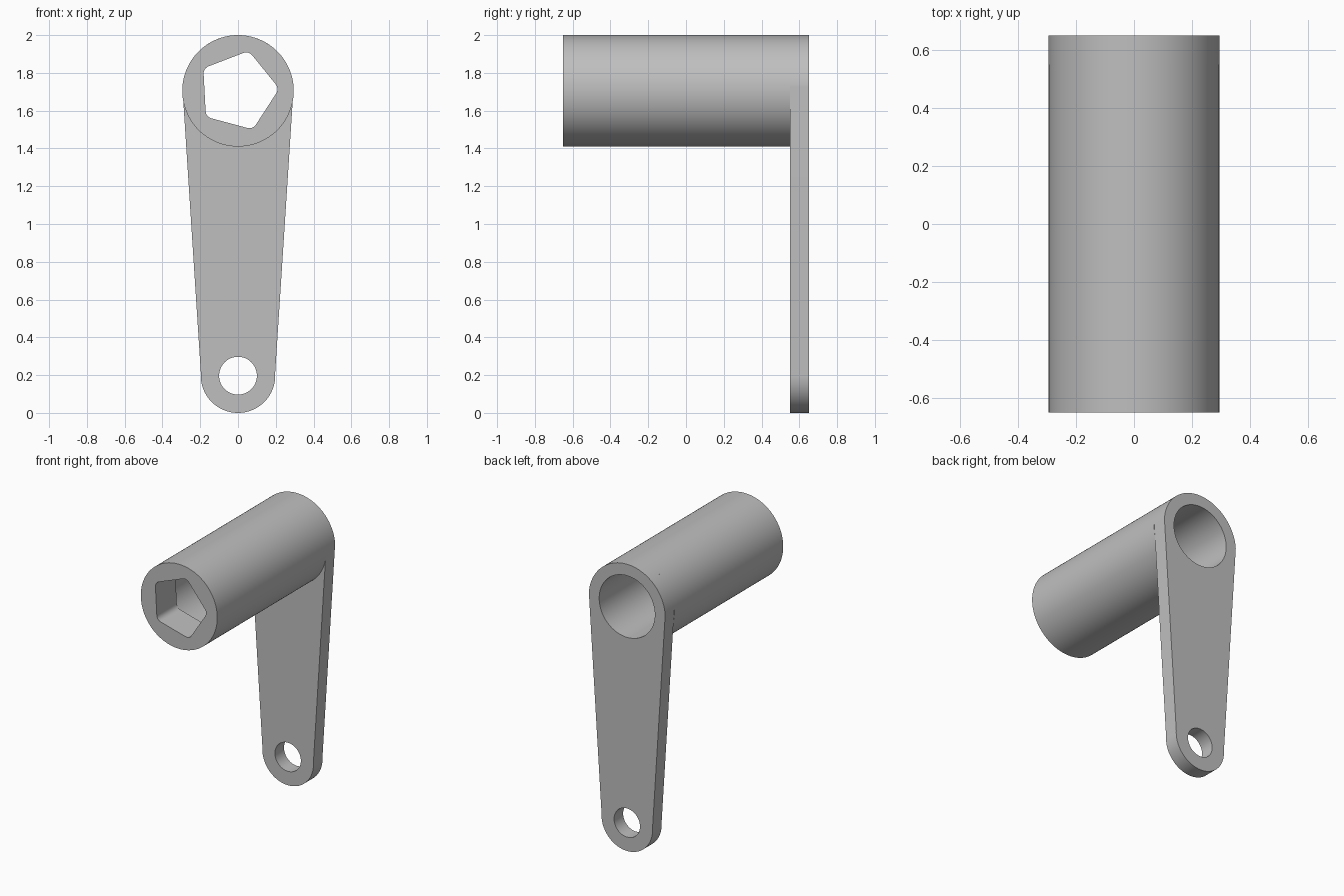
import bpy
import bmesh
from math import sin, cos, asin, pi, radians

if "Cube" in bpy.data.objects:
    bpy.data.objects.remove(bpy.data.objects["Cube"])

FRONT, BACK = -0.65, 0.65
ARM_FRONT = 0.55
TOP_Z, TOP_R = 1.705, 0.295      # tube end of the arm
LOW_Z, LOW_R = 0.197, 0.197      # small end of the arm
BORE_R = 0.215
SOCKET_DEPTH = 0.22

grey = bpy.data.materials.new("plain grey")
grey.use_nodes = True
grey.diffuse_color = (0.52, 0.52, 0.52, 1)
grey.node_tree.nodes["Principled BSDF"].inputs["Base Color"].default_value = (0.52, 0.52, 0.52, 1)


def arc(x, z, r, start, end, steps):
    """Points along an arc in the xz plane, both ends included."""
    return [(x + r * cos(start + (end - start) * i / steps),
             z + r * sin(start + (end - start) * i / steps)) for i in range(steps + 1)]


def circle(z, r, steps=96):
    return arc(0, z, r, 0, 2 * pi, steps)[:-1]


def rounded_pentagon(z, apothem, fillet, turn):
    reach = (apothem - fillet) / cos(pi / 5)
    points = []
    for k in range(5):
        a = turn + k * 2 * pi / 5
        points += arc(reach * cos(a), z + reach * sin(a), fillet, a - pi / 5, a + pi / 5, 5)
    return points


def prism(name, outline, y0, y1):
    """Solid made by extruding an xz outline along y."""
    bm = bmesh.new()
    face = bm.faces.new([bm.verts.new((x, y0, z)) for x, z in outline])
    result = bmesh.ops.extrude_face_region(bm, geom=[face])
    moved = [v for v in result["geom"] if isinstance(v, bmesh.types.BMVert)]
    bmesh.ops.translate(bm, verts=moved, vec=(0, y1 - y0, 0))
    bmesh.ops.recalc_face_normals(bm, faces=bm.faces)
    mesh = bpy.data.meshes.new(name)
    bm.to_mesh(mesh)
    bm.free()
    mesh.materials.append(grey)
    obj = bpy.data.objects.new(name, mesh)
    bpy.context.collection.objects.link(obj)
    return obj


def activate(obj):
    bpy.ops.object.select_all(action='DESELECT')
    obj.select_set(True)
    bpy.context.view_layer.objects.active = obj


def cut(obj, outline, y0, y1):
    """Cut a hole of the given outline through part of an object."""
    cutter = prism("hole_cutter", outline, y0, y1)
    cutter.hide_render = True
    mod = obj.modifiers.new("hole", 'BOOLEAN')
    mod.operation = 'DIFFERENCE'
    mod.solver = 'EXACT'
    mod.object = cutter
    activate(obj)
    bpy.ops.object.modifier_apply(modifier=mod.name)
    bpy.data.objects.remove(cutter)


# Tube handle: round bore from the back, five-sided socket at the front
tube = prism("tube_handle", circle(TOP_Z, TOP_R), FRONT, ARM_FRONT)
cut(tube, circle(TOP_Z, BORE_R), FRONT + SOCKET_DEPTH, BACK)
cut(tube, rounded_pentagon(TOP_Z, 0.177, 0.04, radians(3)), FRONT - 0.1, FRONT + SOCKET_DEPTH + 0.1)

# Tapered arm: two round ends joined by tangent sides
tilt = asin((TOP_R - LOW_R) / (TOP_Z - LOW_Z))
outline = (arc(0, TOP_Z, TOP_R, tilt, pi - tilt, 48)
           + arc(0, LOW_Z, LOW_R, pi - tilt, 2 * pi + tilt, 48))
arm = prism("arm", outline, ARM_FRONT, BACK)
cut(arm, circle(TOP_Z, BORE_R), ARM_FRONT - 0.1, BACK + 0.1)
cut(arm, circle(LOW_Z, 0.1, 64), ARM_FRONT - 0.1, BACK + 0.1)

for part in (tube, arm):
    activate(part)
    bpy.ops.object.shade_smooth_by_angle(angle=radians(30))
